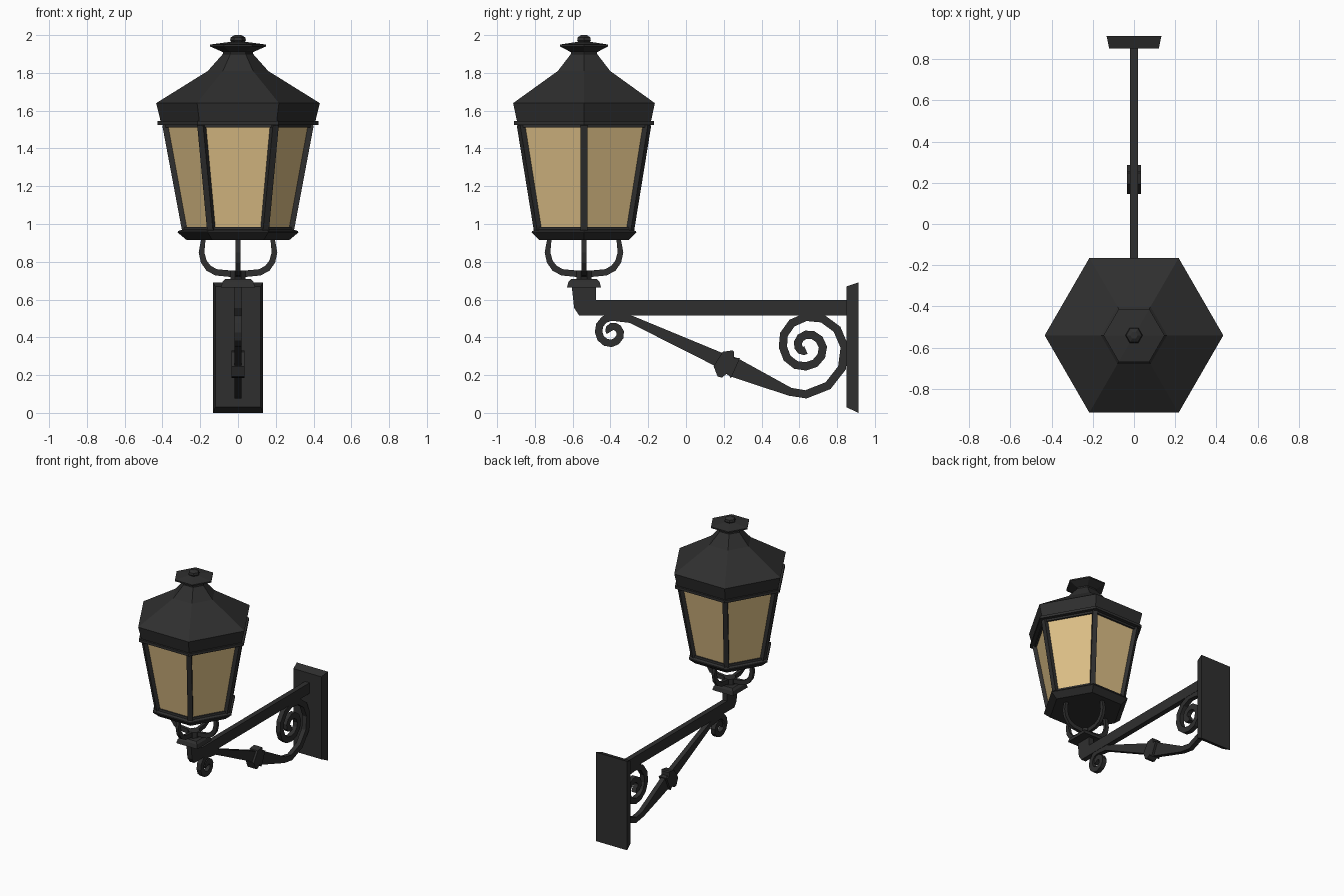
import bpy, bmesh, math
from mathutils import Matrix, Vector

if "Cube" in bpy.data.objects:
    bpy.data.objects.remove(bpy.data.objects["Cube"])


def material(name, rgb):
    m = bpy.data.materials.new(name)
    m.diffuse_color = (*rgb, 1)
    m.use_nodes = True
    m.node_tree.nodes["Principled BSDF"].inputs["Base Color"].default_value = m.diffuse_color
    return m


IRON = material("dark_iron", (0.028, 0.028, 0.028))
GLASS = material("amber_glass", (0.72, 0.52, 0.24))
CY = -0.54  # lantern axis in y


def loft(name, rings, mat=IRON, caps=True, xform=None):
    """Skin a list of equal-length point rings."""
    bm = bmesh.new()
    vs = [[bm.verts.new(p) for p in r] for r in rings]
    n = len(rings[0])
    for a, b in zip(vs, vs[1:]):
        for i in range(n):
            j = (i + 1) % n
            bm.faces.new((a[i], a[j], b[j], b[i]))
    if caps:
        bm.faces.new(vs[0])
        bm.faces.new(vs[-1])
    bmesh.ops.recalc_face_normals(bm, faces=bm.faces)
    if xform:
        bm.transform(xform)
    me = bpy.data.meshes.new(name)
    bm.to_mesh(me)
    bm.free()
    me.materials.append(mat)
    ob = bpy.data.objects.new(name, me)
    bpy.context.collection.objects.link(ob)
    return ob


def lathe(name, profile, n=6, phase=0.0, mat=IRON, caps=True):
    """n-sided turned shape on the lantern axis from (radius, z) points."""
    rings = [[(r * math.cos(phase + math.tau * i / n),
               CY + r * math.sin(phase + math.tau * i / n), z)
              for i in range(n)] for r, z in profile]
    return loft(name, rings, mat, caps)


def ribbon(name, path, half_x, xform=None):
    """Rectangular strip in the yz plane along (y, z, half width) points."""
    rings = []
    for i, (y, z, w) in enumerate(path):
        a, b = path[max(i - 1, 0)], path[min(i + 1, len(path) - 1)]
        d = Vector((b[0] - a[0], b[1] - a[1])).normalized()
        ny, nz = -d.y * w, d.x * w
        rings.append([(-half_x, y + ny, z + nz), (half_x, y + ny, z + nz),
                      (half_x, y - ny, z - nz), (-half_x, y - ny, z - nz)])
    return loft(name, rings, xform=xform)


def spiral(cy, cz, start, radii, w, steps=3):
    """Counter-clockwise spiral, one radius per quarter turn."""
    pts = []
    for k in range((len(radii) - 1) * steps + 1):
        q, f = divmod(k, steps)
        r = radii[q]
        if f:
            r += (radii[q + 1] - r) * f / steps
        a = math.radians(start + 90 * k / steps)
        pts.append((cy + r * math.cos(a), cz + r * math.sin(a), w))
    return pts


# Roof, chimney cap and finial
lathe("roof", [(0.395, 1.51), (0.395, 1.525), (0.427, 1.525), (0.427, 1.545),
               (0.41, 1.545), (0.433, 1.64), (0.16, 1.81), (0.08, 1.90), (0.08, 1.915)])
lathe("roof_cap", [(0.08, 1.91), (0.148, 1.94), (0.148, 1.95), (0.035, 1.965)])
lathe("finial", [(0.03, 1.955), (0.042, 1.972), (0.038, 1.988), (0.018, 2.0)])

# Glass panes, corner bars and bottom frame
lathe("glass_panes", [(0.278, 0.96), (0.382, 1.53)], mat=GLASS, caps=False)
for i in range(6):
    turn = Matrix.Translation((0, CY, 0)) @ Matrix.Rotation(math.radians(60 * i - 90), 4, "Z")
    ribbon(f"corner_bar_{i + 1}", [(0.28, 0.965, 0.016), (0.385, 1.525, 0.016)], 0.018, turn)
lathe("bottom_frame", [(0.272, 0.915), (0.32, 0.955), (0.318, 0.962), (0.296, 0.97), (0.294, 0.985)])

# Four curved support arms with hub and square foot
for i in range(4):
    turn = Matrix.Translation((0, CY, 0)) @ Matrix.Rotation(math.radians(90 * i), 4, "Z")
    ribbon(f"support_arm_{i + 1}",
           [(0.182, 0.93, 0.011), (0.193, 0.85, 0.015), (0.182, 0.802, 0.016),
            (0.155, 0.765, 0.017), (0.115, 0.744, 0.017), (0.02, 0.735, 0.017)], 0.012, turn)
lathe("support_hub", [(0.042, 0.70), (0.042, 0.755)], n=8, phase=math.pi / 8)
s = math.sqrt(2)
lathe("post_foot", [(0.09 * s, 0.665), (0.082 * s, 0.695), (0.066 * s, 0.71)],
      n=4, phase=math.pi / 4)

# Horizontal arm with upturned end
outline = [(-0.605, 0.67), (-0.592, 0.555), (-0.565, 0.515), (0.86, 0.515),
           (0.86, 0.597), (-0.477, 0.597), (-0.477, 0.67)]
loft("bracket_arm", [[(x, y, z) for y, z in outline] for x in (-0.02, 0.02)])

# Scrolled brace: small spiral, tapered bar, large spiral
small = spiral(-0.395, 0.428, 90, [0.08, 0.068, 0.06, 0.047, 0.028, 0.008], 0.02)
large = spiral(0.635, 0.348, -90, [0.25, 0.205, 0.16, 0.122, 0.102, 0.09, 0.066, 0.04, 0.015], 0.022)
brace = [(-0.29, 0.495, 0.02), (0.19, 0.275, 0.04), (0.25, 0.243, 0.052), (0.55, 0.112, 0.022)]
ribbon("scroll_brace", small[::-1] + brace + large, 0.018)
ribbon("brace_collar", [(0.17, 0.285, 0.045), (0.207, 0.262, 0.08), (0.222, 0.255, 0.075),
                        (0.235, 0.249, 0.045), (0.262, 0.237, 0.058)], 0.035)

# Bevelled wall plate
loft("wall_plate", [[(-x, y, z0), (x, y, z0), (x, y, z1), (-x, y, z1)]
                    for x, y, z0, z1 in ((0.12, 0.85, 0.03, 0.67), (0.133, 0.912, 0.0, 0.69))])
